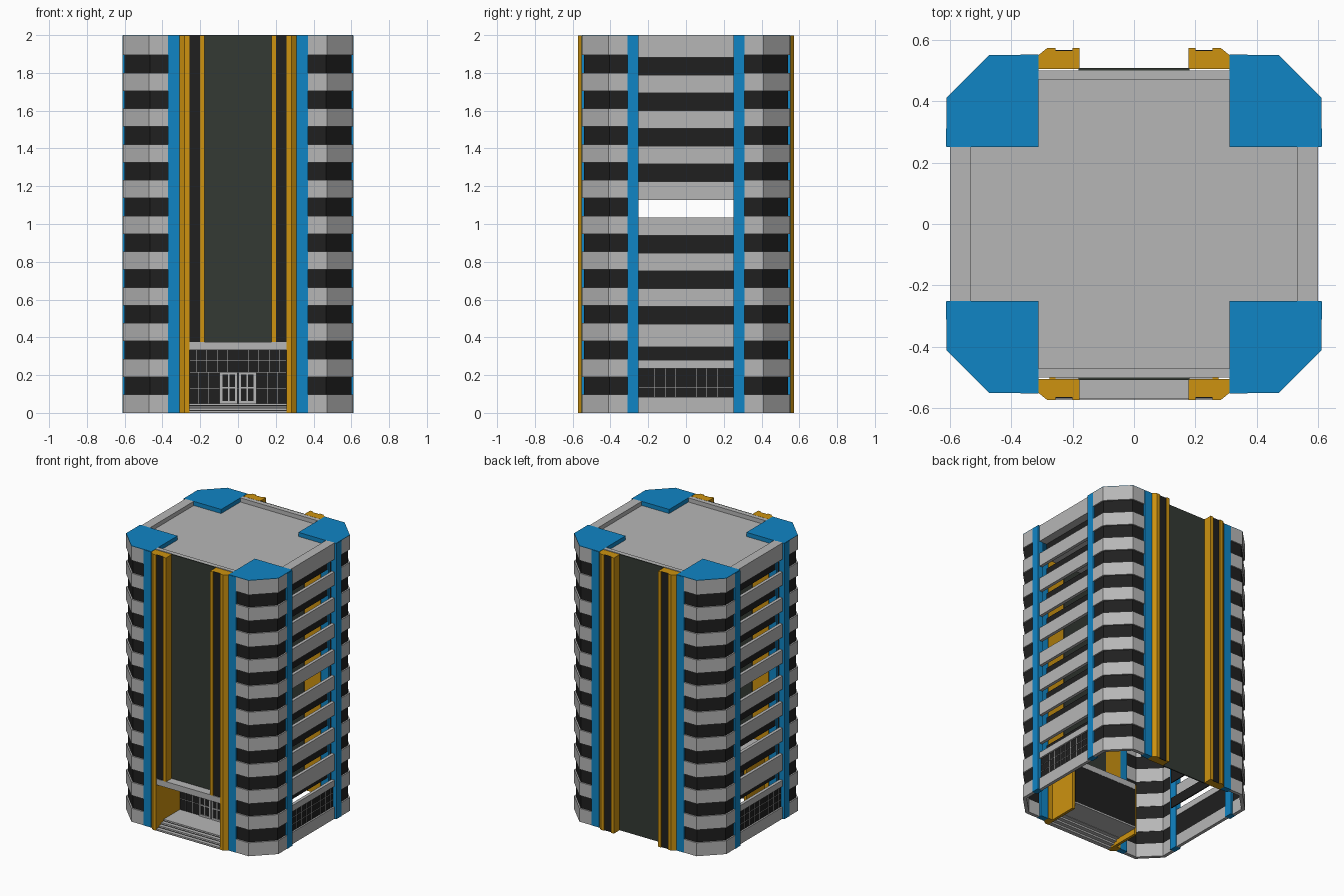
import bpy, bmesh

def material(name, rgb):
    m = bpy.data.materials.new(name)
    m.diffuse_color = (*rgb, 1)
    return m

GREY = material("concrete grey", (0.47, 0.47, 0.47))
DARK = material("window black", (0.014, 0.014, 0.014))
GREEN = material("glass dark green", (0.034, 0.042, 0.034))
BLUE = material("trim blue", (0.005, 0.235, 0.56))
GOLD = material("pilaster gold", (0.61, 0.29, 0.005))

parts = {}

def prism(name, mat, pts, z0, z1, sx=1, sy=1):
    """Extrude a plan outline from z0 to z1, optionally mirrored in x / y."""
    bm, _ = parts.setdefault(name, (bmesh.new(), mat))
    lo = [bm.verts.new((x * sx, y * sy, z0)) for x, y in pts]
    hi = [bm.verts.new((x * sx, y * sy, z1)) for x, y in pts]
    n = len(pts)
    bm.faces.new(lo[::-1])
    bm.faces.new(hi)
    for i in range(n):
        j = (i + 1) % n
        bm.faces.new((lo[i], lo[j], hi[j], hi[i]))

def box(name, mat, x0, x1, y0, y1, z0, z1, sx=1, sy=1):
    prism(name, mat, [(x0, y0), (x1, y0), (x1, y1), (x0, y1)], z0, z1, sx, sy)

def corner(d, end=0.0):
    """Chamfered outer line of a corner tower, inset by d."""
    return [(0.37 - end, -0.55 + d), (0.47 - 0.414 * d, -0.55 + d),
            (0.61 - d, -0.41 + 0.414 * d), (0.61 - d, -0.31 + end)]

STEP = 0.1893
# Corner towers: alternating bands, blue posts and caps
for sx in (-1, 1):
    for sy in (-1, 1):
        for k in range(11):
            z0 = k * STEP
            grey_low = z0 if k == 0 else z0 + 0.001
            top = min(z0 + 0.097, 1.997)
            if k == 10:
                top = 1.997
            prism("tower_bands", GREY, corner(0) + corner(0.025)[::-1], grey_low, top, sx, sy)
            if k < 10:
                prism("tower_windows", DARK, corner(0.01) + corner(0.022)[::-1],
                      z0 + 0.097, z0 + STEP + 0.001, sx, sy)
        box("blue_posts", BLUE, 0.31, 0.37, -0.552, -0.51, 0, 1.997, sx, sy)
        box("blue_posts", BLUE, 0.57, 0.612, -0.31, -0.252, 0, 1.997, sx, sy)
        prism("tower_caps", BLUE, corner(0, 0.06) + [(0.31, -0.25)], 1.997, 2.0, sx, sy)
        prism("tower_cap_cores", BLUE, corner(0.026, 0.06) + [(0.31, -0.25)], 1.96, 1.997, sx, sy)

# Roof deck and parapets
box("roof_deck", GREY, -0.53, 0.53, -0.255, 0.255, 1.955, 1.97)
for sy in (-1, 1):
    box("roof_deck", GREY, -0.312, 0.312, 0.255, 0.47, 1.955, 1.97, 1, sy)
    box("end_parapet", GREY, -0.31, 0.31, 0.47, 0.5, 1.955, 2.0, 1, sy)

# Side walls: slats with recessed window strips, one floor left open
slats = [(0, 0.085), (0.235, 0.28), (0.35, 0.47)]
slats += [(0.5625 + 0.1885 * k, 0.6585 + 0.1885 * k) for k in range(7)]
for sx in (-1, 1):
    for z0, z1 in slats:
        box("side_slats", GREY, 0.575, 0.598, -0.255, 0.255, z0, z1, sx)
    box("side_parapet", GREY, 0.53, 0.598, -0.255, 0.255, 1.8815, 2.0, sx)
    box("side_windows", DARK, 0.53, 0.538, -0.255, 0.255, 0.278, 0.352, sx)
    for k in range(8):
        if k != 3:
            z0 = 0.47 + 0.1885 * k
            box("side_windows", DARK, 0.53, 0.538, -0.255, 0.255, z0 - 0.002, z0 + 0.0945, sx)
    # ground floor glazing with fine bars
    box("side_lobby_glass", DARK, 0.578, 0.586, -0.255, 0.255, 0.083, 0.237, sx)
    for i in range(-4, 5):
        box("side_lobby_bars", GREY, 0.586, 0.588, i * 0.055 - 0.001, i * 0.055 + 0.001, 0.085, 0.235, sx)
    for z in (0.135, 0.185):
        box("side_lobby_bars", GREY, 0.586, 0.588, -0.25, 0.25, z - 0.001, z + 0.001, sx)

# Front and back curtain glass
CANOPY = 0.375
box("front_glass", GREEN, -0.18, 0.18, -0.508, -0.5, CANOPY, 2.0)
box("back_glass", GREEN, -0.18, 0.18, 0.5, 0.508, 0, 2.0)

# Grooved gold pilasters with a dark strip in the groove
pilaster = [(0.31, -0.505), (0.31, -0.55), (0.282, -0.573), (0.256, -0.573), (0.256, -0.563),
            (0.2, -0.563), (0.2, -0.573), (0.177, -0.573), (0.177, -0.505)]
for sx in (-1, 1):
    for sy, base in ((1, CANOPY), (-1, 0)):
        prism("pilasters", GOLD, pilaster, base, 1.998, sx, sy)
        box("pilaster_strips", DARK, 0.2, 0.256, -0.5655, -0.5625, base, 1.997, sx, sy)
    # entrance cheek walls
    prism("entrance_cheeks", GOLD, [(0.31, -0.505), (0.31, -0.55), (0.282, -0.573), (0.256, -0.573),
                                    (0.256, -0.3), (0.275, -0.3), (0.275, -0.505)], 0, CANOPY, sx)

# Entrance: canopy, steps, lobby floor
box("canopy", GREY, -0.256, 0.256, -0.57, -0.29, 0.332, CANOPY)
for i in range(4):
    y = -0.57 + 0.028 * i
    z = 0.0125 * (i + 1)
    box("steps", GREY, -0.256, 0.256, y, y + 0.03, z - 0.0125, z)
    box("step_shadow_gaps", DARK, -0.256, 0.256, y - 0.001, y, z - 0.0125, z - 0.0095)
box("lobby_floor", GREY, -0.256, 0.256, -0.46, -0.29, 0.04, 0.05)

# Lobby glazing with fine bars
box("lobby_glass", DARK, -0.256, 0.256, -0.3, -0.292, 0.05, 0.333)
for z in (0.13, 0.215, 0.275):
    box("lobby_bars", GREY, -0.255, 0.255, -0.302, -0.3, z - 0.0012, z + 0.0012)
for i in range(-4, 5):
    box("lobby_bars", GREY, i * 0.055 - 0.0012, i * 0.055 + 0.0012, -0.302, -0.3, 0.217, 0.332)
for x in (-0.21, -0.155, 0.155, 0.21):
    box("lobby_bars", GREY, x - 0.0012, x + 0.0012, -0.302, -0.3, 0.05, 0.215)

# Double doors
for sx in (-1, 1):
    box("door_panes", DARK, 0.01, 0.09, -0.304, -0.302, 0.06, 0.205, sx)
    for x0, x1 in ((0.003, 0.017), (0.083, 0.097)):
        box("door_frame", GREY, x0, x1, -0.31, -0.302, 0.05, 0.217, sx)
    for z0, z1 in ((0.05, 0.064), (0.128, 0.136), (0.203, 0.217)):
        box("door_frame", GREY, 0.017, 0.083, -0.31, -0.302, z0, z1, sx)
    box("door_frame", GREY, 0.046, 0.054, -0.31, -0.302, 0.064, 0.203, sx)

# Turn every collected part into an object
for name, (bm, mat) in parts.items():
    bmesh.ops.recalc_face_normals(bm, faces=bm.faces[:])
    me = bpy.data.meshes.new(name)
    bm.to_mesh(me)
    bm.free()
    me.materials.append(mat)
    ob = bpy.data.objects.new(name, me)
    bpy.context.scene.collection.objects.link(ob)
